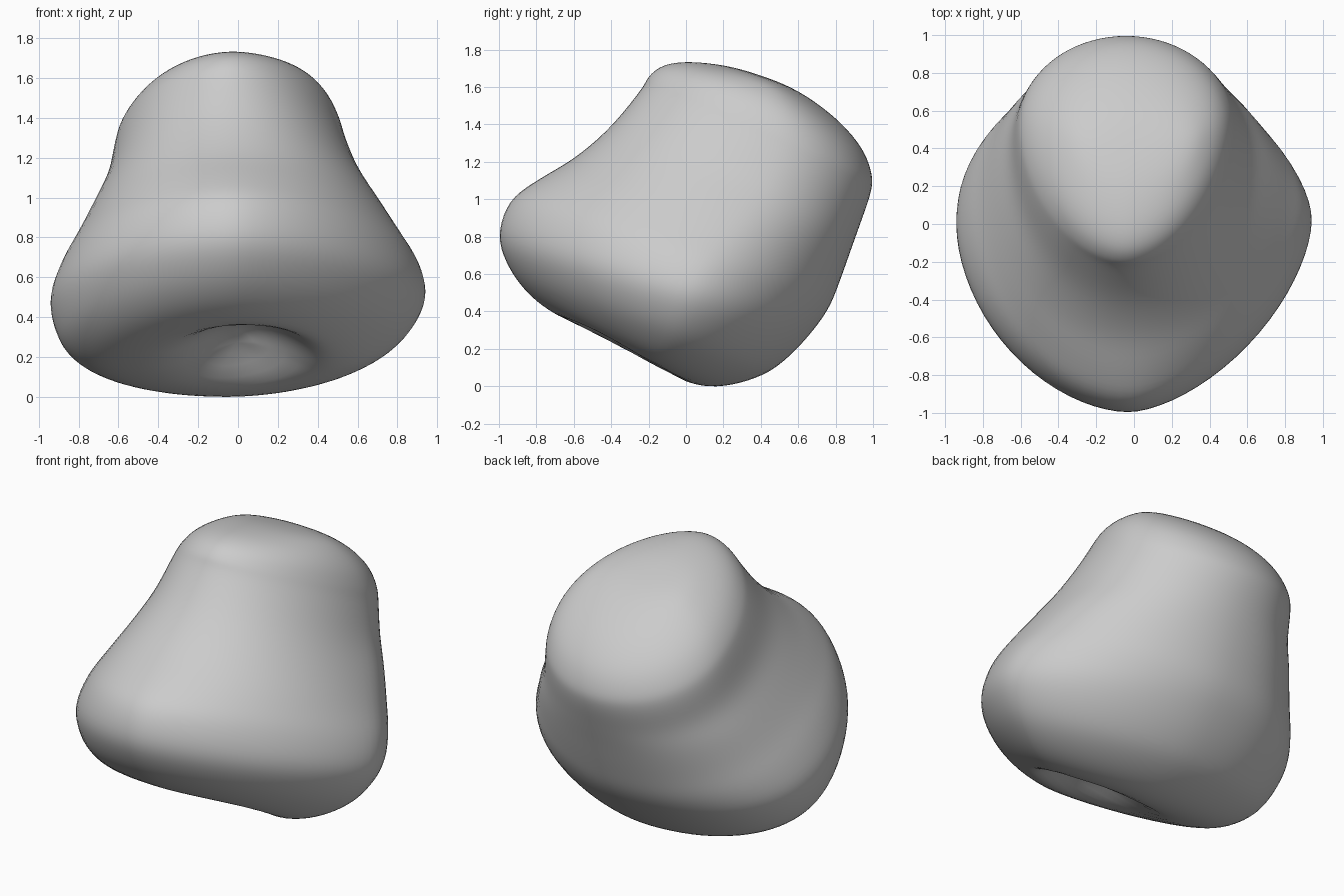
import bpy, bmesh, math
from mathutils import Vector

if "Cube" in bpy.data.objects:
    bpy.data.objects.remove(bpy.data.objects["Cube"])

# Tilted cross-sections: front y, front z, back y, back z, left x, right x
RINGS = [
    (0.20, 1.71, 0.60, 1.57, -0.25, 0.27),
    (0.00, 1.73, 0.80, 1.425, -0.40, 0.40),
    (-0.13, 1.71, 0.935, 1.27, -0.515, 0.48),
    (-0.205, 1.655, 0.99, 1.13, -0.59, 0.525),
    (-0.25, 1.58, 0.985, 1.03, -0.62, 0.55),
    (-0.41, 1.385, 0.935, 0.88, -0.655, 0.62),
    (-0.60, 1.22, 0.885, 0.74, -0.73, 0.725),
    (-0.80, 1.10, 0.825, 0.57, -0.81, 0.83),
    (-0.95, 0.985, 0.765, 0.42, -0.89, 0.92),
    (-1.01, 0.80, 0.675, 0.29, -0.945, 0.95),
    (-0.955, 0.63, 0.55, 0.155, -0.92, 0.88),
    (-0.85, 0.49, 0.41, 0.055, -0.85, 0.76),
    (-0.72, 0.39, 0.20, -0.005, -0.70, 0.59),
    (-0.55, 0.30, 0.00, 0.015, -0.43, 0.38),
]
TOP = (0.40, 1.655, 0.40, 1.655, 0.0, 0.0)
BOTTOM = (-0.28, 0.15, -0.28, 0.15, 0.0, 0.0)
SEG, STEPS = 80, 5


def mirrored(ring):
    """Ring continued through a pole, so the spline crosses it smoothly."""
    y0, z0, y1, z1, l, r = ring
    return (y1, z1, y0, z0, r, l)


def spline(a, b, c, d, t):
    return [0.5 * (2 * q + (r - p) * t + (2 * p - 5 * q + 4 * r - s) * t * t
                   + (3 * q - p - 3 * r + s) * t ** 3)
            for p, q, r, s in zip(a, b, c, d)]


def power(v, n):
    return math.copysign(abs(v) ** (2 / n), v)


def section(ring, t):
    """Egg-shaped loop: full at the neck, pointed at the front of the base."""
    y0, z0, y1, z1, left, right = ring
    peak = 0.6
    cx = (left + right) / 2 * 0.4 - 0.025
    if right - left < 0.2:
        cx = (left + right) / 2
    neck = math.exp(-((t - 0.43) / 0.12) ** 2)
    base = min(1, max(0, (t - 0.4) / 0.2))
    under = min(1, max(0, (t - 0.65) / 0.2))
    front_l = 1.8 + 0.25 * neck
    front_r = 1.78 + 0.27 * neck - 0.18 * base - 0.04 * under
    back_l = 2 + 0.15 * neck + 0.3 * base - 0.2 * under
    back_r = 2 - 0.24 * base
    pts = []
    for i in range(SEG):
        a = 2 * math.pi * i / SEG
        c, s = math.cos(a), math.sin(a)
        if c > 0:
            n = front_r if s > 0 else front_l
        else:
            n = back_r if s > 0 else back_l
        along, side = power(c, n), power(s, n)
        f = peak - along * (peak if along > 0 else 1 - peak)
        x = cx + (side * (right - cx) if s > 0 else side * (cx - left))
        pts.append(Vector((x, y0 + f * (y1 - y0), z0 + f * (z1 - z0))))
    return pts


def dent(p):
    """Push in the oval hollow on the lower front."""
    d = p - Vector((0.04, -0.36, 0.20))
    along = d.y * 0.9 - d.z * 0.42
    height = d.y * 0.42 + d.z * 0.9
    r = math.sqrt((d.x / 0.36) ** 2 + (along / 0.30) ** 2)
    if r < 1 and height < 0.25:
        p = p + Vector((0, 0.42, 0.9)) * 0.18 * (1 - r * r) ** 1.1
    return p


# Body
rows = [mirrored(RINGS[0]), TOP] + RINGS + [BOTTOM, mirrored(RINGS[-1])]
samples = []
for k in range(1, len(rows) - 2):
    for j in range(STEPS):
        samples.append(spline(*rows[k - 1:k + 3], j / STEPS))
samples = samples[1:]

bm = bmesh.new()
loops = []
for k, ring in enumerate(samples):
    loops.append([bm.verts.new(dent(p)) for p in section(ring, k / len(samples))])
for a, b in zip(loops, loops[1:]):
    for i in range(SEG):
        j = (i + 1) % SEG
        bm.faces.new((a[i], a[j], b[j], b[i]))
for spec, loop in ((TOP, loops[0]), (BOTTOM, loops[-1])):
    pole = bm.verts.new(dent(Vector((spec[4], spec[0], spec[1]))))
    for i in range(SEG):
        bm.faces.new((pole, loop[i], loop[(i + 1) % SEG]))

# Soften the loft and settle it on the floor
for _ in range(6):
    bmesh.ops.smooth_vert(bm, verts=bm.verts, factor=0.5,
                          use_axis_x=True, use_axis_y=True, use_axis_z=True)
bmesh.ops.recalc_face_normals(bm, faces=bm.faces)
low = min(v.co.z for v in bm.verts)
mid = [(min(v.co[i] for v in bm.verts) + max(v.co[i] for v in bm.verts)) / 2 for i in (0, 1)]
bmesh.ops.translate(bm, verts=bm.verts, vec=(-mid[0], -mid[1], -low))
for f in bm.faces:
    f.smooth = True

mesh = bpy.data.meshes.new("rounded_body")
bm.to_mesh(mesh)
bm.free()
body = bpy.data.objects.new("rounded_body", mesh)
bpy.context.collection.objects.link(body)

grey = bpy.data.materials.new("light grey")
grey.diffuse_color = (0.6, 0.6, 0.6, 1)
grey.use_nodes = True
grey.node_tree.nodes["Principled BSDF"].inputs["Base Color"].default_value = grey.diffuse_color
mesh.materials.append(grey)
